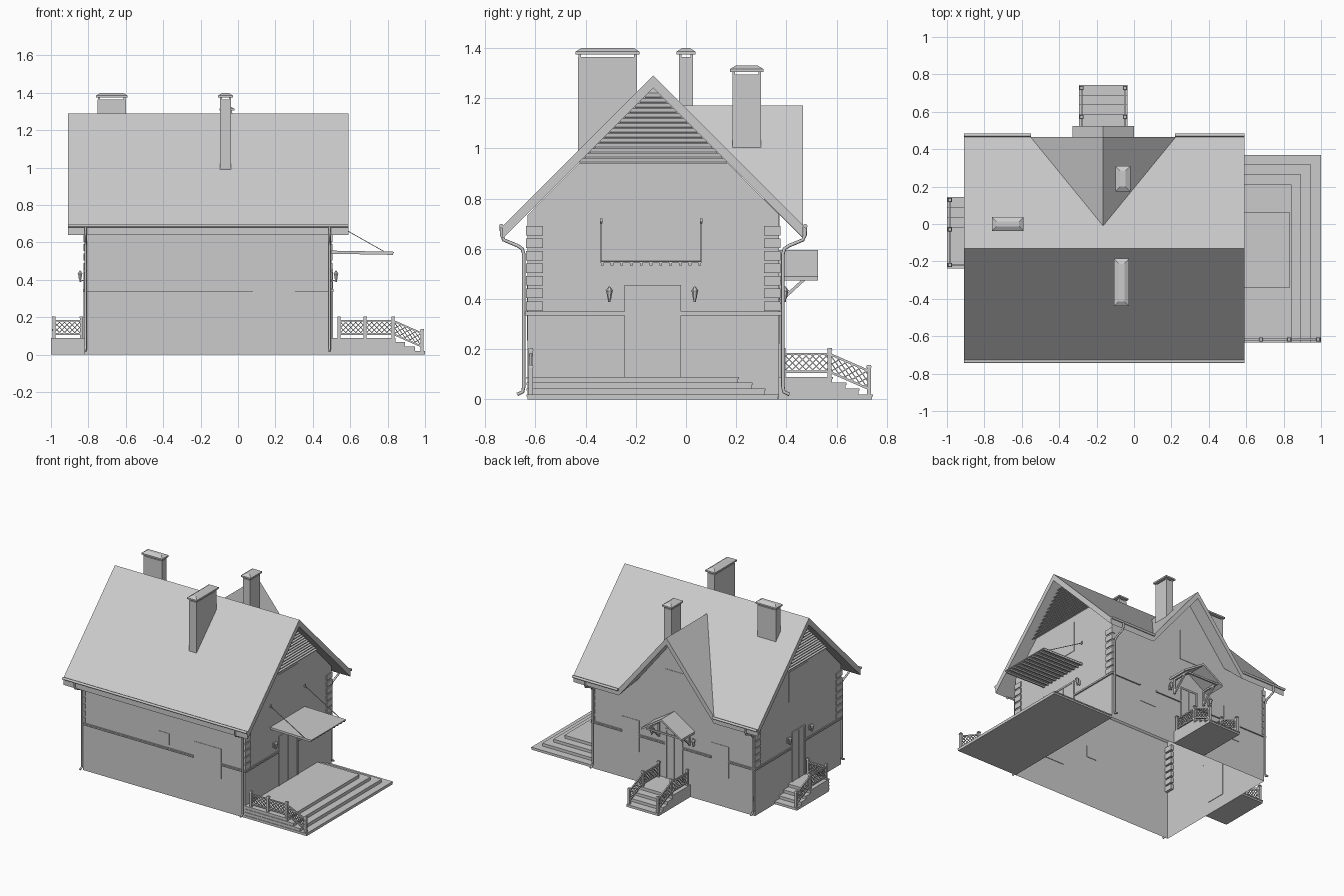
import bpy, bmesh, math
from mathutils import Vector as V

if "Cube" in bpy.data.objects:
    bpy.data.objects.remove(bpy.data.objects["Cube"])


class Part:
    """Collects simple solids into one named object."""
    def __init__(self, name):
        self.name, self.bm = name, bmesh.new()

    def box(self, a, b, inset=0):
        # axis-aligned box between two corners; inset tapers the top
        lo = [min(p, q) for p, q in zip(a, b)]
        hi = [max(p, q) for p, q in zip(a, b)]
        ring = [(lo[0], lo[1]), (hi[0], lo[1]), (hi[0], hi[1]), (lo[0], hi[1])]
        mid = V(((lo[0] + hi[0]) / 2, (lo[1] + hi[1]) / 2))
        base = [self.bm.verts.new((x, y, lo[2])) for x, y in ring]
        top = [self.bm.verts.new((x + math.copysign(inset, mid.x - x),
                                  y + math.copysign(inset, mid.y - y), hi[2])) for x, y in ring]
        self.close(base, top)

    def close(self, base, top):
        n = len(base)
        self.bm.faces.new(base[::-1])
        self.bm.faces.new(top)
        for i in range(n):
            self.bm.faces.new((base[i], base[(i + 1) % n], top[(i + 1) % n], top[i]))

    def slab(self, pts, drop):
        # sloping polygon with vertical thickness
        self.close([self.bm.verts.new(V(p) - V((0, 0, drop))) for p in pts],
                   [self.bm.verts.new(p) for p in pts])

    def bar(self, a, b, w, sides=4, w2=None):
        a, b = V(a), V(b)
        m = (b - a).to_track_quat('Z', 'Y').to_matrix()
        rings = []
        for p, r in ((a, w), (b, w if w2 is None else w2)):
            k = r / 2 / math.cos(math.pi / sides)
            rings.append([self.bm.verts.new(p + m @ V((k * math.cos(t), k * math.sin(t), 0)))
                          for t in [(i + .5) * 2 * math.pi / sides for i in range(sides)]])
        self.close(*rings)

    def sheet(self, pts):
        self.bm.faces.new([self.bm.verts.new(p) for p in pts])

    def done(self):
        bmesh.ops.recalc_face_normals(self.bm, faces=self.bm.faces)
        me = bpy.data.meshes.new(self.name)
        self.bm.to_mesh(me)
        ob = bpy.data.objects.new(self.name, me)
        bpy.context.collection.objects.link(ob)


def tube(name, paths, r):
    cu = bpy.data.curves.new(name, 'CURVE')
    cu.dimensions, cu.bevel_depth, cu.bevel_resolution, cu.use_fill_caps = '3D', r, 2, True
    for path in paths:
        s = cu.splines.new('POLY')
        s.points.add(len(path) - 1)
        for p, c in zip(s.points, path):
            p.co = (*c, 1)
    bpy.context.collection.objects.link(bpy.data.objects.new(name, cu))


X0, X1, Y0, Y1, RY, GX = -.82, .5, -.63, .37, -.13, -.165


def on(side, u, d, z):
    # point at u along a wall, d outside it
    return {'right': (X1 + d, u, z), 'left': (X0 - d, u, z),
            'back': (u, Y1 + d, z), 'front': (u, Y0 - d, z)}[side]


# open-bottomed wall shell
E, P = .735, 1.24
w = Part('walls')
w.sheet([(X0, Y0, 0), (X1, Y0, 0), (X1, Y0, E), (X0, Y0, E)])
for x in (X0, X1):
    w.sheet([(x, Y0, 0), (x, Y1, 0), (x, Y1, E), (x, RY, P), (x, Y0, E)])
w.sheet([(X1, Y1, 0), (X1, Y1, E), (GX + .31, Y1, E), (GX, Y1, 1.12), (GX - .31, Y1, E),
         (X0, Y1, E), (X0, Y1, 0)])
w.done()

# roof: main slopes, notched at the valley, and the cross gable
def main_z(x, y): return (x, y, 1.29 - abs(y - RY))
def cross_z(x, y): return (x, y, 1.17 - 1.23 * abs(x - GX))

r = Part('roof')
r.slab([main_z(*p) for p in [(-.91, -.73), (.59, -.73), (.59, RY), (-.91, RY)]], .05)
for xe, s in ((.59, 1), (-.91, -1)):
    r.slab([main_z(*p) for p in [(GX, RY), (xe, RY), (xe, .465), (GX + s * .388, .465), (GX, -.01)]], .05)
    r.slab([cross_z(*p) for p in [(GX, -.01), (GX, .465), (GX + s * .388, .465)]], .05)
r.done()

# louvres in both end gables
l = Part('gable_louvres')
for x, s in ((X1, 1), (X0, -1)):
    for i in range(14):
        z = .945 + i * .02
        h = 1.238 - z
        l.slab([(x, RY - h, z + .014), (x + s * .03, RY - h, z), (x + s * .03, RY + h, z),
                (x, RY + h, z + .014)], .005)
l.done()

# chimneys with raised tapered caps
for i, (cx, cy, hx, hy, z0, zt) in enumerate([(-.675, 0, .075, .028, 1.08, 1.4),
                                             (-.067, -.312, .03, .117, .97, 1.4),
                                             (-.06, .242, .03, .057, .98, 1.33)]):
    c = Part(f'chimney_{i + 1}')
    c.box((cx - hx, cy - hy, z0), (cx + hx, cy + hy, zt - .037))
    for sx in (-1, 1):
        for sy in (-1, 1):
            px, py = cx + sx * (hx - .006), cy + sy * (hy - .006)
            c.box((px - .005, py - .005, zt - .04), (px + .005, py + .005, zt - .02))
    a, b = hx + .01, hy + .01
    c.box((cx - a, cy - b, zt - .026), (cx + a, cy + b, zt - .015))
    c.box((cx - a, cy - b, zt - .015), (cx + a, cy + b, zt), .025)
    c.done()

# doors and windows: side, centre, width, bottom, top
wins = [('front', -.16, .085, .37, .455), ('front', .193, .225, .235, .455),
        ('right', -.133, .225, .685, .905), ('left', -.133, .225, .685, .905),
        ('back', .19, .14, .22, .45), ('back', -.537, .14, .22, .45), ('back', GX, .15, .67, .89)]
doors = [('right', -.133, .225, .09, .455), ('left', -.133, .15, .09, .455), ('back', GX, .14, .09, .455)]
for name, items in (('windows', wins), ('doors', doors)):
    p = Part(name)
    for s, u, wd, z0, z1 in items:
        p.box(on(s, u - wd / 2, -.004, z0), on(s, u + wd / 2, .003, z1))
        if name == 'doors':
            for k in (-1, 1):
                p.box(on(s, u + k * wd / 2, 0, z0), on(s, u + k * (wd / 2 - .012), .007, z1))
            p.box(on(s, u - .003, 0, z0), on(s, u + .003, .007, z1))
            p.box(on(s, u - wd / 2, 0, z1 - .012), on(s, u + wd / 2, .007, z1))
    p.done()

# belt moulding, broken at openings
b = Part('belt_moulding')
for s, runs in {'front': [(-.83, .08), (.305, .51)], 'right': [(-.64, -.245), (-.02, .38)],
                'left': [(-.64, -.208), (-.058, .38)],
                'back': [(-.83, -.607), (-.467, -.235), (-.095, .12), (.26, .51)]}.items():
    for u0, u1 in runs:
        b.box(on(s, u0, 0, .335), on(s, u1, .01, .343))
        b.box(on(s, u0, 0, .343), on(s, u1, .006, .35))
b.done()

# corner quoins
q = Part('quoins')
for x, sx in ((X0, -1), (X1, 1)):
    for y, sy in ((Y0, -1), (Y1, 1)):
        for i in range(7):
            z = .353 + i * .05
            q.box((x + sx * .006, y + sy * .006, z), (x - sx * .02, y - sy * .06, z + .038))
q.done()

# gutters and downpipes
tube('gutters', [[(-.91, -.735, .69), (.59, -.735, .69)], [(-.91, .475, .69), (-.55, .475, .69)],
                 [(.22, .475, .69), (.59, .475, .69)]], .009)
prof = [(.105, .69), (.104, .655), (.095, .635), (.04, .612), (.022, .60), (.016, .58),
        (.016, .05), (.02, .03), (.042, .02)]
tube('downpipes', [[(x, (Y0 - d) if s < 0 else (Y1 + d), z) for d, z in prof]
                   for x in (-.815, .49) for s in (-1, 1)], .007)


# stacked steps with thin nosings
def step(p, a, b, z):
    p.box((*a, 0), (*b, z - .008))
    n = .004
    p.box((a[0], a[1] - n, z - .008), (b[0], b[1] + n, z))

t = Part('terrace')
for i in range(4):
    step(t, (X1, Y0), (1 - i * .053, .366 - i * .053), .02 + i * .0233)
t.done()
t = Part('back_porch_steps')
for i in range(4):
    step(t, (-.295, Y1), (-.035, .74 - i * .053), .02 + i * .0233)
t.done()
t = Part('left_porch_steps')
for i in range(4):
    step(t, (-1, -.235), (X0, .14 - i * .053), .02 + i * .0233)
t.done()


# lattice railing following a line of (x, y, floor z) posts
def railing(name, posts):
    p = Part(name)
    for x, y, z in posts:
        p.box((x - .008, y - .008, z), (x + .008, y + .008, z + .107))
        p.box((x - .011, y - .011, z + .107), (x + .011, y + .011, z + .117), .003)
    for a, c in zip(posts, posts[1:]):
        a, c = V(a), V(c)
        L, lo, hi = (c - a).xy.length, .022, .093
        at = lambda u, v: a.lerp(c, u / L) + V((0, 0, v))
        for v in (lo, hi):
            p.bar(at(0, v), at(L, v), .009)
        k, h = .027, hi - lo
        for i in range(-3, int(L / k) + 1):
            u0, u1 = max(0, i * k), min(L, i * k + h)
            if u1 - u0 > .005:
                v0, v1 = u0 - i * k, u1 - i * k
                p.bar(at(u0, lo + v0), at(u1, lo + v1), .004)
                p.bar(at(u0, hi - v0), at(u1, hi - v1), .004)
    p.done()

F = .088
railing('terrace_railing', [(.54, -.618, F), (.68, -.618, F), (.83, -.618, F), (.985, -.618, .02)])
for n, x in (('left', -.28), ('right', -.048)):
    railing(f'back_porch_railing_{n}', [(x, .388, F), (x, .572, F), (x, .728, .02)])
railing('left_porch_railing', [(-.838, -.22, F), (-.985, -.22, F), (-.985, -.03, F), (-.985, .128, .02)])

# flat canopy over the terrace door with ribs and tie rods
c = Part('terrace_canopy')
c.slab([(X1, -.34, .556), (.835, -.34, .55), (.835, .062, .55), (X1, .062, .556)], .007)
for i in range(11):
    y = -.333 + i * .0388
    c.bar((X1, y, .545), (.83, y, .539), .011)
for y in (-.338, .06):
    c.bar((X1, y, .71), (.78, y, .552), .004)
    c.box((X1, y - .005, .70), (X1 + .006, y + .005, .72))
c.done()

# small gabled canopy over the back door with brackets
c = Part('back_canopy')
for s in (-1, 1):
    c.slab([(GX, Y1, .595), (GX, .525, .595), (GX + s * .165, .525, .49), (GX + s * .165, Y1, .49)], .016)
    x = GX + s * .125
    c.box((x - .006, Y1, .482), (x + .006, .515, .494))
    c.box((x - .006, Y1, .38), (x + .006, Y1 + .012, .49))
    c.bar((x, Y1 + .01, .395), (x, .48, .487), .012)
c.box((GX - .125, .503, .482), (GX + .125, .515, .494))
c.done()

# wall lanterns
n = Part('lanterns')
for s, us in {'right': (-.305, .035), 'back': (GX - .17, GX + .17), 'left': (-.26, -.005)}.items():
    for u in us:
        n.box(on(s, u - .007, 0, .395), on(s, u + .007, .005, .43))
        n.bar(on(s, u, 0, .4), on(s, u, .024, .392), .005)
        n.bar(on(s, u, .024, .388), on(s, u, .024, .405), .008, 6)
        n.bar(on(s, u, .024, .402), on(s, u, .024, .432), .013, 6, .022)
        n.bar(on(s, u, .024, .432), on(s, u, .024, .45), .027, 6, .004)
n.done()
